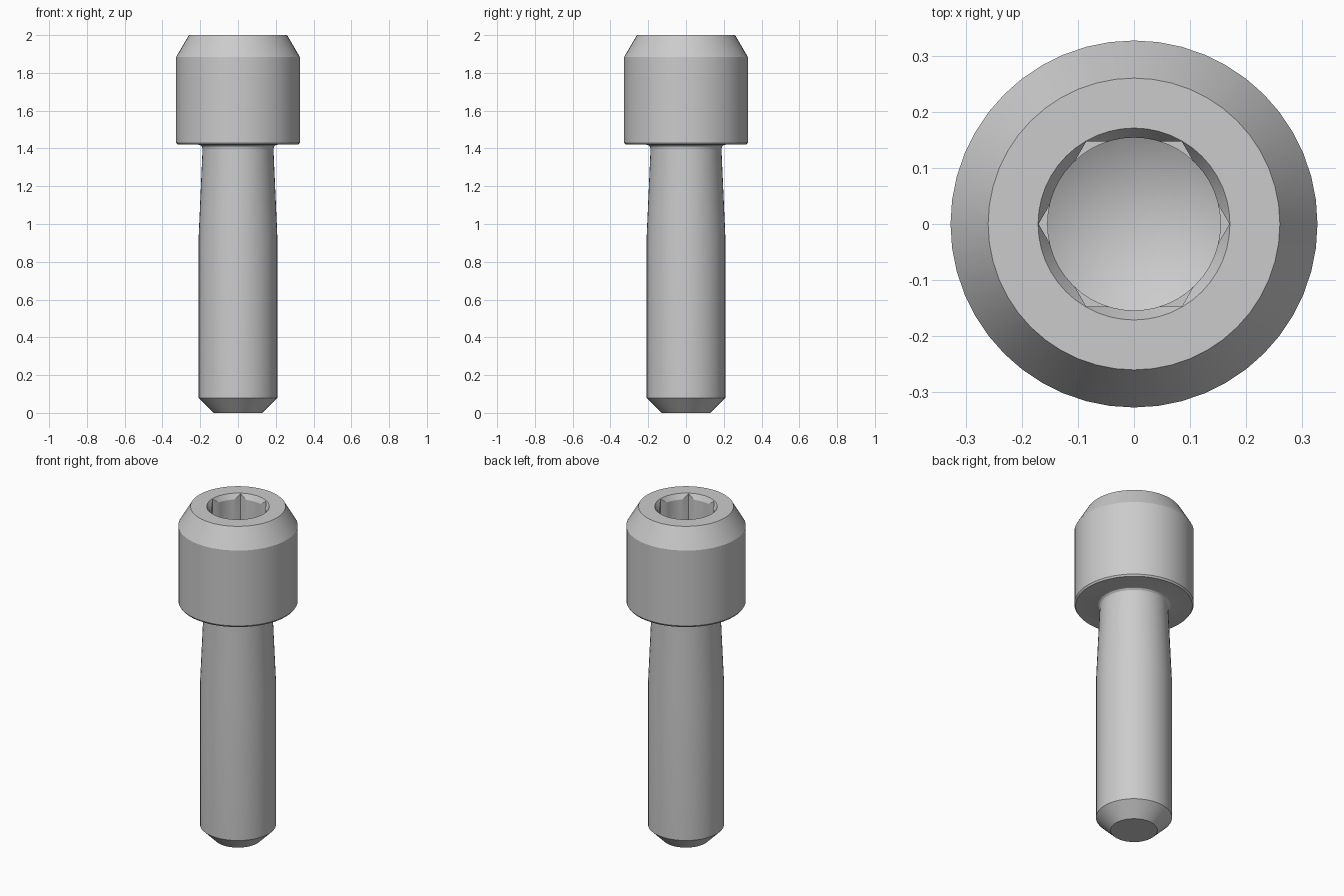
import bpy
import bmesh
import math
from mathutils import Vector

cube = bpy.data.objects.get("Cube")
if cube:
    bpy.data.objects.remove(cube)

steel = bpy.data.materials.new("steel_grey")
steel.use_nodes = True
steel.diffuse_color = (0.6, 0.6, 0.6, 1)
steel.node_tree.nodes["Principled BSDF"].inputs["Base Color"].default_value = (0.6, 0.6, 0.6, 1)


def make_object(name, bm):
    bmesh.ops.recalc_face_normals(bm, faces=bm.faces)
    mesh = bpy.data.meshes.new(name)
    bm.to_mesh(mesh)
    bm.free()
    mesh.materials.append(steel)
    obj = bpy.data.objects.new(name, mesh)
    bpy.context.collection.objects.link(obj)
    return obj


def lathe(name, profile, sides):
    """Spin a radius/height profile around the z axis."""
    bm = bmesh.new()
    verts = [bm.verts.new((r, 0, z)) for r, z in profile]
    edges = [bm.edges.new(pair) for pair in zip(verts, verts[1:])]
    bmesh.ops.spin(bm, geom=verts + edges, cent=(0, 0, 0), axis=(0, 0, 1),
                   angle=math.tau, steps=sides, use_merge=True)
    bmesh.ops.remove_doubles(bm, verts=bm.verts, dist=0.0001)
    return make_object(name, bm)


# Shank, neck fillet, head and drilled socket as one turned solid
shank = [(0, 0), (0.128, 0), (0.208, 0.08), (0.208, 0.94), (0.188, 1.39)]
fillet = [(0.21 - 0.022 * math.cos(a), 1.398 + 0.022 * math.sin(a))
          for a in (math.radians(d) for d in (0, 30, 60, 90))]
head = [(0.32, 1.42), (0.327, 1.43), (0.327, 1.885), (0.26, 2)]
bore = [(0.171, 2), (0.154, 1.97), (0.154, 1.7), (0, 1.61)]
bolt = lathe("bolt_body", shank + fillet + head + bore, 48)

# Hexagonal key recess, corners on the x axis
bm = bmesh.new()
bmesh.ops.create_cone(bm, cap_ends=True, segments=6, radius1=0.17, radius2=0.17, depth=0.4)
corner = max(bm.verts, key=lambda v: v.co.x).co
turn = -math.atan2(corner.y, corner.x)
for v in bm.verts:
    angle = math.atan2(v.co.y, v.co.x) + turn
    v.co = Vector((0.17 * math.cos(angle), 0.17 * math.sin(angle), v.co.z + 1.91))
cutter = make_object("hex_cutter", bm)
cutter.hide_render = True

cut = bolt.modifiers.new("hex_socket", 'BOOLEAN')
cut.operation = 'DIFFERENCE'
cut.solver = 'EXACT'
cut.object = cutter

# Apply the cut, then smooth the turned surfaces
bpy.ops.object.select_all(action='DESELECT')
bpy.context.view_layer.objects.active = bolt
bolt.select_set(True)
bpy.ops.object.modifier_apply(modifier=cut.name)
bpy.data.objects.remove(cutter)
bpy.ops.object.shade_smooth_by_angle(angle=math.radians(25))
